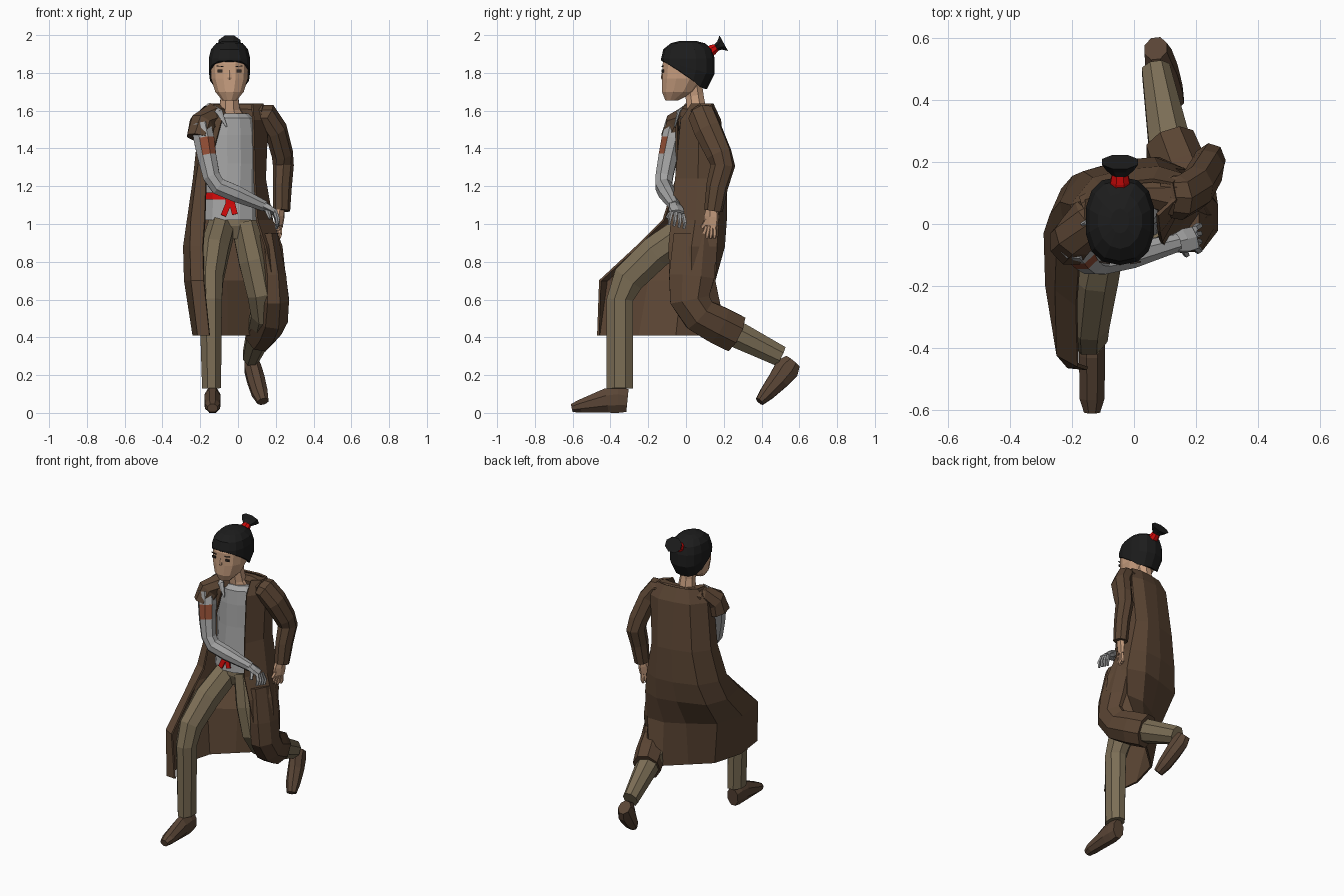
import bpy, bmesh, math
from mathutils import Vector


def mat(name, r, g, b):
    m = bpy.data.materials.new(name)
    m.diffuse_color = (r, g, b, 1)
    return m


COAT = mat("coat brown", 0.105, 0.06, 0.034)
SHOE = mat("shoe brown", 0.1, 0.059, 0.036)
PANTS = mat("khaki", 0.2, 0.155, 0.092)
GREY = mat("shirt grey", 0.37, 0.37, 0.37)
SKIN = mat("skin", 0.58, 0.345, 0.215)
HAIR = mat("hair black", 0.012, 0.012, 0.012)
RED = mat("red cloth", 0.65, 0.003, 0.003)
PATCH = mat("rust patch", 0.28, 0.075, 0.035)
EYE = mat("eye dark", 0.03, 0.022, 0.018)
CX = -0.045  # head centre


def loft(name, rows, m, closed=True):
    """Skin a list of equal-length point rows."""
    bm = bmesh.new()
    vs = [[bm.verts.new(p) for p in r] for r in rows]
    n = len(rows[0])
    for a, b in zip(vs, vs[1:]):
        for i in range(n if closed else n - 1):
            j = (i + 1) % n
            bm.faces.new((a[i], a[j], b[j], b[i]))
    if closed:
        bm.faces.new(vs[0][::-1])
        bm.faces.new(vs[-1])
    bmesh.ops.recalc_face_normals(bm, faces=bm.faces)
    me = bpy.data.meshes.new(name)
    bm.to_mesh(me)
    bm.free()
    me.materials.append(m)
    ob = bpy.data.objects.new(name, me)
    bpy.context.collection.objects.link(ob)
    return ob


def tube(name, st, m, n=8, ref=(1, 0, 0)):
    """Sweep ellipses along stations (x, y, z, half width, half depth)."""
    pts = [Vector(s[:3]) for s in st]
    k = 1 / math.cos(math.pi / n)
    rows = []
    for i, s in enumerate(st):
        t = (pts[min(i + 1, len(st) - 1)] - pts[max(i - 1, 0)]).normalized()
        side = Vector(ref)
        side = (side - t * side.dot(t)).normalized()
        up = t.cross(side)
        row = []
        for q in range(n):
            a = 2 * math.pi * (q + 0.5) / n
            p = pts[i] + side * (math.cos(a) * s[3] * k) + up * (math.sin(a) * s[4] * k)
            row.append((p.x, p.y, max(p.z, 0)))
        rows.append(row)
    return loft(name, rows, m)


def ring(z, cx, cy, rx, ry, yaw=0.0, n=12, e=1.0):
    """Horizontal ellipse; e below 1 makes it boxier."""
    out = []
    for q in range(n):
        a = 2 * math.pi * (q + 0.5) / n
        c, s = math.cos(a), math.sin(a)
        x, y = math.copysign(abs(c) ** e, c) * rx, math.copysign(abs(s) ** e, s) * ry
        out.append((cx + x * math.cos(yaw) - y * math.sin(yaw),
                    cy + x * math.sin(yaw) + y * math.cos(yaw), z))
    return out


def box(name, c, size, m, rot=(0, 0, 0)):
    bpy.ops.mesh.primitive_cube_add(size=1, location=c, rotation=rot)
    ob = bpy.context.object
    ob.name = name
    ob.scale = size
    ob.data.materials.append(m)


def hand(name, wrist, knuckle, tip, spread, m, thumb):
    """Palm, four fingers spread along an axis, and a thumb."""
    w, k, t, sp = Vector(wrist), Vector(knuckle), Vector(tip), Vector(spread)
    ref = sp.normalized()
    tube(name + "_palm", [(*w, .028, .022), (*w.lerp(k, .5), .038, .02), (*k, .036, .015)], m, 6, ref)
    for i in range(4):
        o = sp * (i / 1.5 - 1)
        mid = k.lerp(t, .5) + o * 1.1 + (k - w) * .15
        tube(f"{name}_finger_{i}", [(*(k + o * .8), .009, .01), (*mid, .009, .01),
                                    (*(t + o * 1.1), .006, .007)], m, 5, ref)
    tube(name + "_thumb", [(*w.lerp(k, .3), .013, .013), (*thumb, .008, .008)], m, 5, ref)


# --- head and face
loft("head", [ring(1.655, CX, -.075, .04, .036), ring(1.70, CX, -.04, .078, .09, 0, 12, .9),
              ring(1.77, CX, -.015, .1, .114, 0, 12, .85), ring(1.85, CX, 0, .104, .127, 0, 12, .85),
              ring(1.92, CX, 0, .085, .1)], SKIN)
for s in (-1, 1):
    box("eye", (CX + s * .05, -.123, 1.81), (.026, .008, .014), EYE, (0, 0, s * .15))
    box("eyebrow", (CX + s * .05, -.124, 1.835), (.036, .006, .004), EYE, (0, s * -.1, s * .15))
box("mouth", (CX, -.1235, 1.725), (.035, .006, .003), PATCH)
tube("nose", [(CX, -.117, 1.82, .006, .006), (CX, -.124, 1.775, .011, .008),
              (CX, -.121, 1.765, .01, .006)], SKIN, 6)
tube("neck", [(CX, .065, 1.565, .085, .055), (CX, .055, 1.61, .055, .05),
              (CX, .045, 1.68, .045, .048), (CX, .035, 1.74, .05, .05)], SKIN)

# --- hair cap with a hem that drops to the nape, and tied tail
full = ring(1.875, CX, .01, .112, .142, n=14, e=.8)
hem, mid = [], []
for x, y, z in full:
    t = min(1, max(0, (y + .125) / .25))
    u = max(0, t - .55)
    h = 1.865 - .15 * t
    hem.append((CX + (x - CX) * (1 - .35 * u), y - .09 * u, h))
    mid.append((x, y, h + (1.875 - h) * .5))
loft("hair", [hem, mid, full, ring(1.925, CX, .01, .1, .13, n=14, e=.85),
              ring(1.957, CX, .01, .072, .09, n=14), ring(1.97, CX, .01, .03, .04, n=14)], HAIR)
tube("hair_tie", [(CX, .105, 1.9, .035, .032), (CX, .14, 1.922, .03, .028),
                  (CX, .168, 1.938, .024, .018)], RED)
tube("hair_tail", [(CX, .155, 1.931, .02, .018), (CX, .178, 1.945, .045, .025),
                   (CX, .2, 1.957, .058, .047)], HAIR)

# --- torso, sash and pelvis
Y = .15
loft("shirt", [ring(1.02, -.035, .04, .15, .108, .05), ring(1.17, -.035, .05, .142, .105, .08),
               ring(1.32, -.035, .055, .14, .098, Y), ring(1.47, -.035, .055, .14, .092, Y),
               ring(1.56, -.035, .055, .125, .082, Y), ring(1.585, -.04, .06, .1, .06, Y)], GREY)
loft("sash", [[p for p in ring(z, -.035, y, .15, .114, .08) if p[0] < .02]
              for z, y in ((1.13, .048), (1.168, .05))], RED, closed=False)
box("sash_knot", (-.04, -.072, 1.125), (.05, .025, .045), RED)
box("sash_tail_a", (-.06, -.075, 1.085), (.03, .009, .09), RED, (-.1, .4, 0))
box("sash_tail_b", (-.025, -.075, 1.085), (.03, .009, .07), RED, (-.1, -.25, 0))
loft("pelvis", [ring(1.08, -.03, .045, .13, .09), ring(.99, -.025, .045, .135, .1),
                ring(.92, -.02, .05, .07, .08)], PANTS)
tube("collar_fold_right", [(-.16, .01, 1.63, .016, .008), (-.1, -.04, 1.595, .018, .008),
                           (-.06, -.06, 1.515, .004, .004)], GREY, 6)

# --- legs and shoes
tube("right_trouser", [(-.085, .04, .99, .07, .085), (-.125, -.16, .85, .075, .088),
                       (-.145, -.305, .71, .066, .085), (-.145, -.35, .6, .06, .07),
                       (-.14, -.35, .13, .05, .07)], PANTS)
tube("left_trouser", [(.04, .04, 1.0, .075, .09), (.085, .01, .8, .08, .095),
                      (.125, 0, .63, .075, .085), (.14, .05, .53, .07, .075),
                      (.11, .28, .41, .065, .07), (.07, .5, .30, .045, .055)], PANTS)
tube("right_shoe", [(-.135, -.31, .065, .038, .06), (-.135, -.36, .07, .042, .07),
                    (-.135, -.42, .065, .042, .065), (-.135, -.56, .036, .04, .034),
                    (-.135, -.605, .025, .026, .022)], SHOE)
tube("left_shoe", [(.07, .565, .272, .036, .045), (.078, .535, .235, .044, .066),
                   (.095, .49, .175, .046, .055), (.115, .43, .105, .042, .04),
                   (.132, .39, .06, .03, .024)], SHOE)

# --- long open coat: rows of (x, y) from right front edge round the back to left front edge
coat_rows = [
    (1.635, [(-.13, .0), (-.15, .02), (-.14, .08), (-.1, .115), (-.03, .13), (.06, .14), (.12, .13), (.13, .08), (.075, .03)]),
    (1.55, [(-.085, -.05), (-.17, -.04), (-.2, .06), (-.13, .145), (-.03, .17), (.08, .18), (.15, .16), (.155, .07), (.08, -.025)]),
    (1.24, [(-.168, -.05), (-.218, -.02), (-.233, .07), (-.16, .165), (-.03, .2), (.065, .21), (.13, .175), (.142, .065), (.087, -.055)]),
    (1.02, [(-.175, -.12), (-.245, -.08), (-.265, .03), (-.195, .15), (-.04, .2), (.08, .21), (.17, .17), (.18, .05), (.1, -.077)]),
    (.88, [(-.185, -.26), (-.25, -.21), (-.285, -.03), (-.23, .11), (-.05, .17), (.08, .2), (.19, .16), (.23, .03), (.145, -.09)]),
    (.7, [(-.18, -.455), (-.245, -.42), (-.28, -.2), (-.22, -.02), (-.06, .085), (.06, .15), (.18, .15), (.25, .03), (.18, -.085)]),
    (.41, [(-.15, -.465), (-.21, -.46), (-.235, -.25), (-.18, -.05), (-.06, .06), (.06, .17), (.12, .21), (.15, .2), (.14, .13)]),
]
coat = loft("coat", [[(x, y, z) for x, y in r] for z, r in coat_rows], COAT, closed=False)
sol = coat.modifiers.new("cloth", "SOLIDIFY")
sol.thickness = 0.012
sol.offset = 0
tube("coat_yoke", [(-.15, .05, 1.575, .045, .05), (-.09, .085, 1.59, .04, .045),
                   (.04, .1, 1.59, .04, .045), (.13, .09, 1.58, .065, .05)], COAT, 8, (0, 1, 0))
tube("coat_left_leg", [(.155, .05, .94, .055, .115), (.185, .03, .72, .07, .12),
                       (.19, .02, .6, .08, .105), (.18, .07, .52, .085, .095),
                       (.15, .17, .465, .085, .1), (.115, .26, .42, .08, .1)], COAT)

# --- left arm, bent back, in a full sleeve
tube("left_sleeve", [(.08, .09, 1.58, .045, .06), (.15, .085, 1.575, .06, .07),
                     (.2, .115, 1.5, .055, .072), (.235, .175, 1.37, .053, .065),
                     (.24, .195, 1.31, .05, .062), (.235, .165, 1.2, .045, .055),
                     (.23, .145, 1.07, .042, .046)], COAT, 8, (1, -.3, .3))
hand("left_hand", (.225, .14, 1.09), (.215, .13, .99), (.205, .12, .925), (.012, .027, 0), SKIN, (.2, .085, .98))

# --- right arm: torn short sleeve, grey wrapped arm with a rust patch
tube("right_sleeve", [(-.07, .07, 1.58, .05, .05), (-.14, .02, 1.575, .065, .06),
                      (-.19, -.04, 1.53, .068, .066), (-.205, -.06, 1.455, .072, .066)],
     COAT, 8, (0, 1, 0))
arm = tube("right_arm", [(-.195, -.06, 1.53, .05, .05), (-.18, -.075, 1.45, .054, .055),
                         (-.165, -.095, 1.36, .05, .05), (-.14, -.115, 1.25, .046, .045),
                         (-.105, -.118, 1.2, .044, .045), (-.01, -.1, 1.16, .042, .044),
                         (.14, -.06, 1.095, .028, .028)], GREY, 8, (0, 1, 0))
arm.data.materials.append(PATCH)
for p in arm.data.polygons:
    if 1.37 < p.center.z < 1.44 and p.normal.x * .6 - p.normal.y > .75:
        p.material_index = 1
hand("right_hand", (.13, -.063, 1.1), (.195, -.045, 1.06), (.205, -.05, .985), (0, .036, -.01), GREY, (.17, -.1, 1.03))
